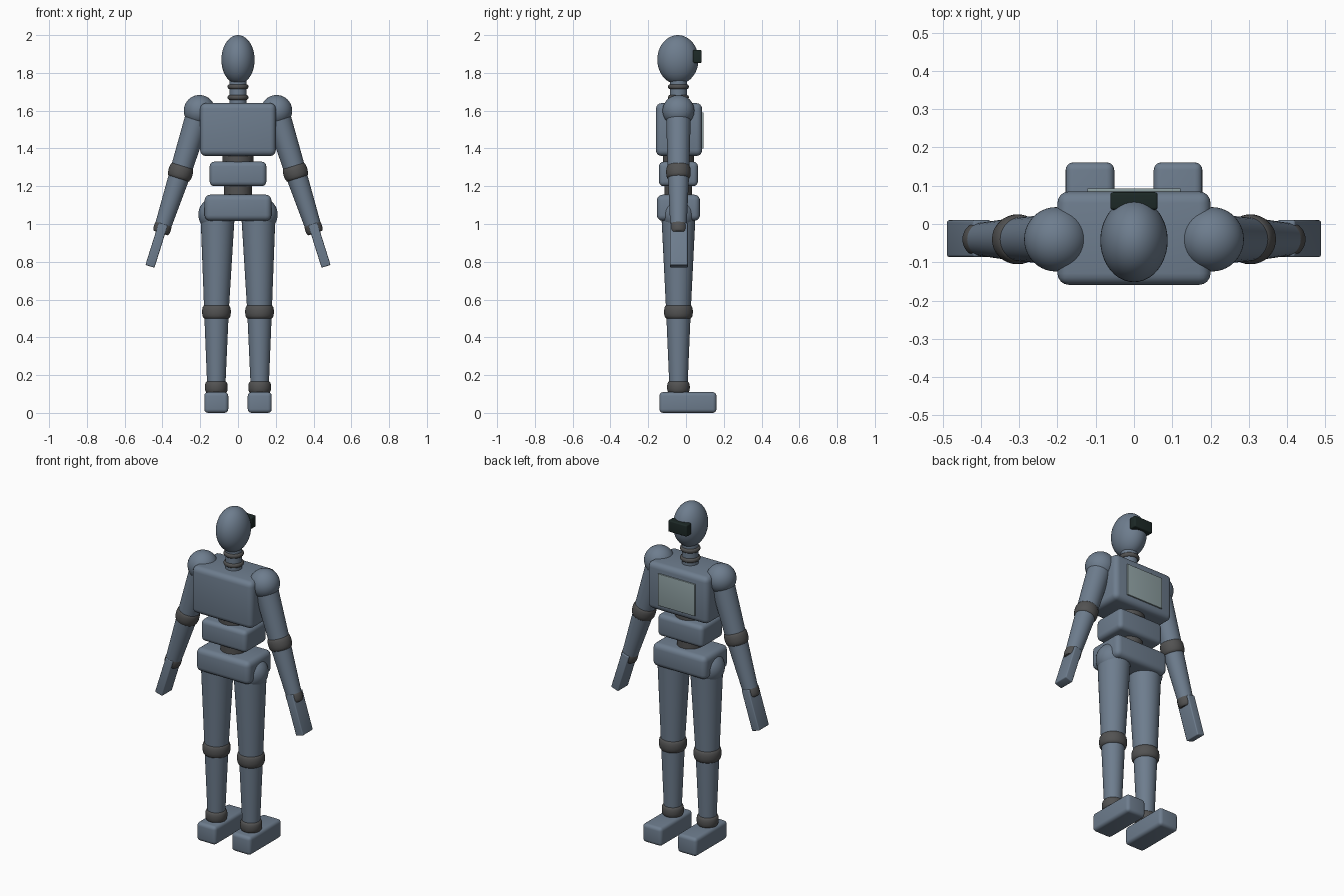
import bpy, bmesh, math
from mathutils import Vector, Matrix

cube = bpy.data.objects.get("Cube")
if cube:
    bpy.data.objects.remove(cube, do_unlink=True)


def material(name, r, g, b):
    m = bpy.data.materials.new(name)
    m.use_nodes = True
    m.diffuse_color = (r, g, b, 1)
    m.node_tree.nodes["Principled BSDF"].inputs["Base Color"].default_value = (r, g, b, 1)
    return m


SHELL = material("blue_grey_shell", 0.155, 0.205, 0.27)
JOINT = material("dark_grey_joint", 0.085, 0.085, 0.085)
VISOR = material("black_green_visor", 0.012, 0.022, 0.02)
PANEL = material("pale_panel", 0.28, 0.36, 0.37)

Y = -0.04  # depth of the body axis


def finish(name, bm, mat, matrix):
    bmesh.ops.recalc_face_normals(bm, faces=bm.faces)
    me = bpy.data.meshes.new(name)
    bm.to_mesh(me)
    bm.free()
    me.materials.append(mat)
    me.shade_smooth()
    me.set_sharp_from_angle(angle=math.radians(35))
    ob = bpy.data.objects.new(name, me)
    ob.matrix_world = matrix
    bpy.context.collection.objects.link(ob)
    return ob


def box(name, mat, center, size, round_by=0.02, tilt=0.0):
    bm = bmesh.new()
    bmesh.ops.create_cube(bm, size=1)
    bmesh.ops.scale(bm, vec=size, verts=bm.verts)
    if round_by:
        bmesh.ops.bevel(bm, geom=bm.edges[:], offset=round_by, segments=4,
                        profile=0.5, affect='EDGES')
    return finish(name, bm, mat, Matrix.Translation(center) @ Matrix.Rotation(tilt, 4, 'Y'))


def ball(name, mat, center, radii):
    bm = bmesh.new()
    bmesh.ops.create_uvsphere(bm, u_segments=40, v_segments=24, radius=1)
    bmesh.ops.scale(bm, vec=radii, verts=bm.verts)
    return finish(name, bm, mat, Matrix.Translation(center))


def turned(name, mat, start, end, profile):
    """Solid of revolution from start to end; profile = (radius, fraction along)."""
    start, end = Vector(start), Vector(end)
    axis = end - start
    n = 36
    bm = bmesh.new()
    rings = []
    for r, t in profile:
        rings.append([bm.verts.new((r * math.cos(i * math.tau / n),
                                    r * math.sin(i * math.tau / n),
                                    t * axis.length)) for i in range(n)])
    for a, b in zip(rings, rings[1:]):
        for i in range(n):
            j = (i + 1) % n
            bm.faces.new((a[i], a[j], b[j], b[i]))
    bm.faces.new(rings[0])
    bm.faces.new(rings[-1])
    turn = axis.to_track_quat('Z', 'Y').to_matrix().to_4x4()
    return finish(name, bm, mat, Matrix.Translation(start) @ turn)


def limb(name, mat, start, end, r0, r1):
    return turned(name, mat, start, end, [(r0, 0), (r1, 1)])


def band(name, center, direction, radius, height):
    """Dark joint ring with a softly bulged rim."""
    c = Vector(center)
    h = Vector(direction).normalized() * height / 2
    shape = [(0.8, 0), (0.9, 0.06), (0.97, 0.2), (1, 0.4),
             (1, 0.6), (0.97, 0.8), (0.9, 0.94), (0.8, 1)]
    return turned(name, JOINT, c - h, c + h, [(radius * r, t) for r, t in shape])


# Head and visor
ball("head", SHELL, (0, -0.043, 1.87), (0.088, 0.109, 0.13))
box("visor", VISOR, (0, 0.06, 1.887), (0.124, 0.046, 0.068), 0.007)

# Neck with two rings
limb("neck", SHELL, (0, Y, 1.6), (0, Y, 1.79), 0.046, 0.046)
for name, z in (("upper_neck_ring", 1.727), ("lower_neck_ring", 1.67)):
    band(name, (0, Y, z), (0, 0, 1), 0.055, 0.026)

# Torso blocks and the waist joints between them
box("chest", SHELL, (0, -0.037, 1.5), (0.4, 0.244, 0.28), 0.03)
box("chest_panel", PANEL, (0, 0.0885, 1.495), (0.244, 0.009, 0.19), 0.002)
box("abdomen", SHELL, (0, Y, 1.265), (0.3, 0.206, 0.13), 0.025)
box("pelvis", SHELL, (0, Y, 1.086), (0.354, 0.228, 0.138), 0.03)
limb("upper_waist_joint", JOINT, (0, Y, 1.3), (0, Y, 1.4), 0.083, 0.083)
limb("lower_waist_joint", JOINT, (0, Y, 1.12), (0, Y, 1.23), 0.073, 0.073)

UP = (0, 0, 1)
for side, s in (("left", 1), ("right", -1)):
    # Arm, one straight line from shoulder to fingertips
    shoulder = Vector((s * 0.204, Y, 1.6))
    elbow = Vector((s * 0.304, Y, 1.275))
    wrist = Vector((s * 0.4, Y, 0.98))
    ball(side + "_shoulder", SHELL, shoulder, (0.083, 0.084, 0.083))
    limb(side + "_upper_arm", SHELL, shoulder, elbow, 0.066, 0.057)
    band(side + "_elbow", elbow, elbow - shoulder, 0.065, 0.075)
    limb(side + "_forearm", SHELL, elbow, wrist, 0.057, 0.043)
    band(side + "_wrist", wrist, wrist - elbow, 0.046, 0.06)
    tilt = math.atan2(0.315, 1)
    box(side + "_hand", SHELL, (s * 0.431, Y + 0.002, 0.888),
        (0.05, 0.096, 0.235), 0.006, -s * tilt)

    # Leg
    hip = Vector((s * 0.108, Y, 1.04))
    knee = Vector((s * 0.114, Y, 0.535))
    ankle = Vector((s * 0.115, Y, 0.136))
    ball(side + "_hip", SHELL, (s * 0.117, Y, 1.05), (0.093, 0.09, 0.092))
    limb(side + "_thigh", SHELL, hip, knee, 0.09, 0.065)
    band(side + "_knee", knee, UP, 0.076, 0.074)
    limb(side + "_shin", SHELL, knee, ankle, 0.065, 0.048)
    band(side + "_ankle", ankle, UP, 0.06, 0.062)
    box(side + "_foot", SHELL, (s * 0.115, 0.01, 0.055), (0.127, 0.302, 0.11), 0.02)
